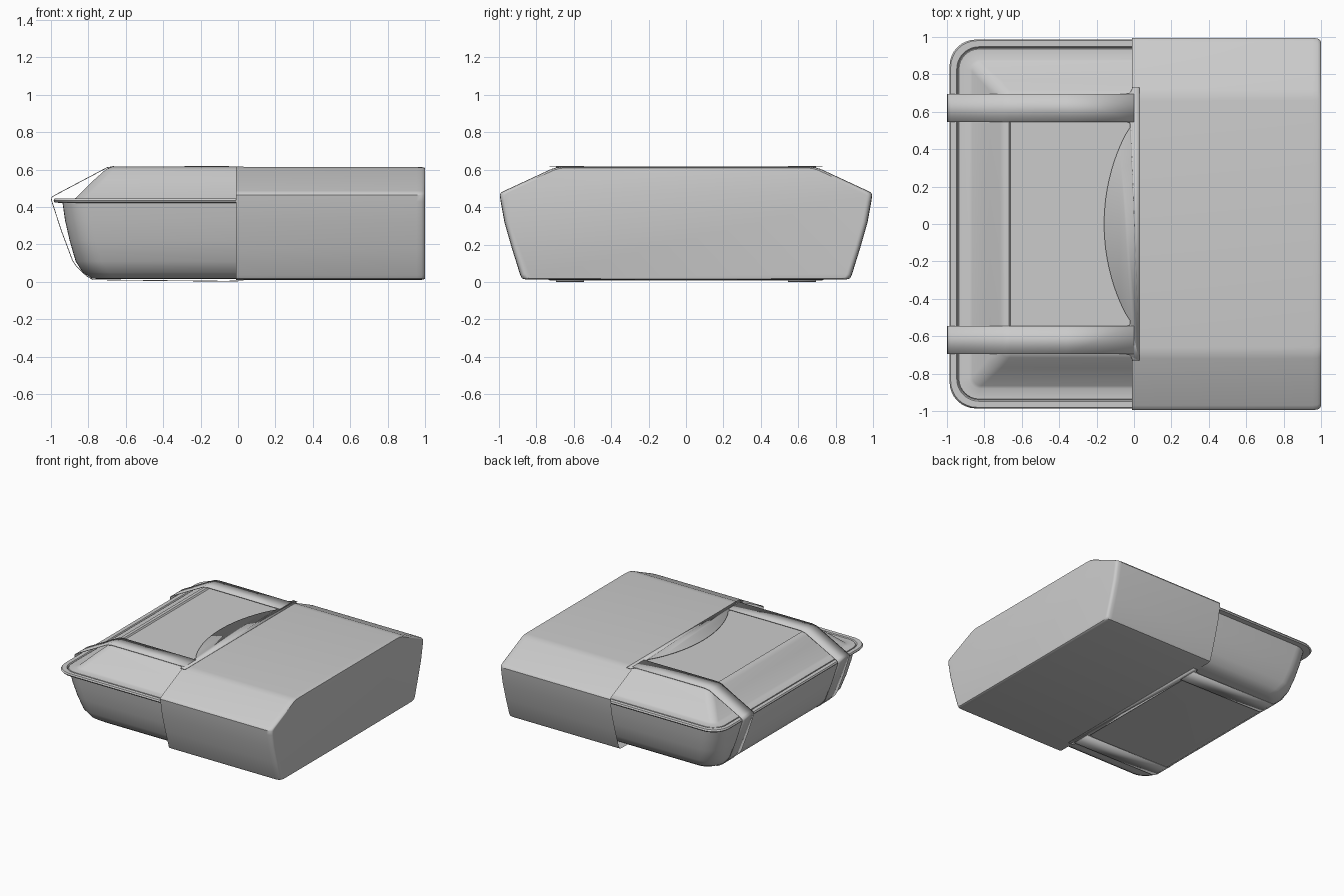
import bpy, bmesh, math

if "Cube" in bpy.data.objects:
    bpy.data.objects.remove(bpy.data.objects["Cube"])


def finish(name, bm, angle=35, thickness=0):
    bmesh.ops.recalc_face_normals(bm, faces=bm.faces)
    me = bpy.data.meshes.new(name)
    bm.to_mesh(me)
    bm.free()
    ob = bpy.data.objects.new(name, me)
    bpy.context.collection.objects.link(ob)
    bpy.ops.object.select_all(action='DESELECT')
    ob.select_set(True)
    bpy.context.view_layer.objects.active = ob
    bpy.ops.object.shade_smooth_by_angle(angle=math.radians(angle))
    if thickness:
        mod = ob.modifiers.new("Thickness", 'SOLIDIFY')
        mod.thickness = thickness
        mod.offset = 0
    return ob


def loft(rings, cap_start=True, cap_end=True):
    bm = bmesh.new()
    vs = [[bm.verts.new(p) for p in r] for r in rings]
    n = len(vs[0])
    for a, b in zip(vs, vs[1:]):
        for i in range(n):
            j = (i + 1) % n
            bm.faces.new((a[i], a[j], b[j], b[i]))
    if cap_start:
        bm.faces.new(vs[0][::-1])
    if cap_end:
        bm.faces.new(vs[-1])
    return bm


def rounded_square(h, r, z, seg=8):
    pts = []
    for k, (sx, sy) in enumerate(((1, 1), (-1, 1), (-1, -1), (1, -1))):
        for i in range(seg + 1):
            a = math.pi / 2 * (k + i / seg)
            pts.append((sx * (h - r) + r * math.cos(a),
                        sy * (h - r) + r * math.sin(a), z))
    return pts


# Tray: tapered bowl with a flat flange (half size, corner radius, height)
tray = [(.75, .10, .016), (.78, .12, .018), (.83, .14, .05), (.868, .14, .11),
        (.9, .14, .22), (.925, .14, .33), (.938, .13, .422), (.98, .14, .424),
        (.986, .14, .434), (.98, .14, .445), (.948, .12, .445), (.94, .11, .432)]
finish("tray", loft([rounded_square(*t) for t in tray]))

# Domed lid with a narrow frame around a shallow recess
lid = [(.938, .11, .434), (.936, .11, .442), (.88, .06, .442), (.865, .05, .45),
       (.77, .06, .545), (.715, .05, .594), (.70, .04, .606), (.685, .04, .611),
       (.668, .03, .611), (.66, .03, .600)]
finish("lid", loft([rounded_square(*t) for t in lid], cap_start=False))

# Sleeve: open at x = 0, closed with a softly rounded end at x = 1
half = [(.0, .615), (.66, .615), (.69, .612), (.72, .603), (.97, .487), (.988, .477),
        (.995, .465), (.99, .43), (.97, .32), (.93, .18), (.885, .035),
        (.875, .018), (.85, .012), (0, .010)]
profile = half + [(-y, z) for y, z in half[-2:0:-1]]
ends = [(-.01, 0), (.955, 0), (.98, .003), (.993, .010), (.999, .02), (1.0, .03)]


def sleeve_ring(x, d):
    return [(x, y * (1 - d), .31 + (z - .31) * (1 - d)) for y, z in profile]


finish("sleeve", loft([sleeve_ring(x, d) for x, d in ends], cap_start=False))


# Tabs of the sleeve: curved tongue between the straps with filleted corners
def tab(name, z, depth, outer):
    side = [(.03, outer), (-.01, outer), (-.013, outer - .015), (-.022, outer - .028),
            (-.045, .695), (-.045, .545), (-.026, .543), (-.02, .535), (-.022, .515)]
    arc = []
    for i in range(1, 16):
        y = .515 * (1 - i / 15)
        arc.append((-.022 - depth * (1 - (y / .515) ** 2) ** .9, y))
    right = side + arc
    pts = right + [(x, -y) for x, y in right[-2::-1]]
    bm = bmesh.new()
    bm.faces.new([bm.verts.new((x, y, z)) for x, y in pts])
    finish(name, bm, thickness=.003)


tab("top_tab", .616, .138, .73)
tab("bottom_tab", .009, 0, .73)

# Two straps wrapping around the exposed end of the tray
path = [(.0, .616), (-.36, .618), (-.66, .618), (-.70, .611), (-.98, .463),
        (-.996, .452), (-.997, .436), (-.945, .275), (-.885, .115), (-.865, .085),
        (-.81, .032), (-.775, .012), (-.6, .009), (0, .003)]
for side, label in ((1, "back_strap"), (-1, "front_strap")):
    bm = bmesh.new()
    rows = [[bm.verts.new((x, side * y, z)) for y in (.545, .695)] for x, z in path]
    for a, b in zip(rows, rows[1:]):
        bm.faces.new((a[0], a[1], b[1], b[0]))
    finish(label, bm, thickness=.004)
